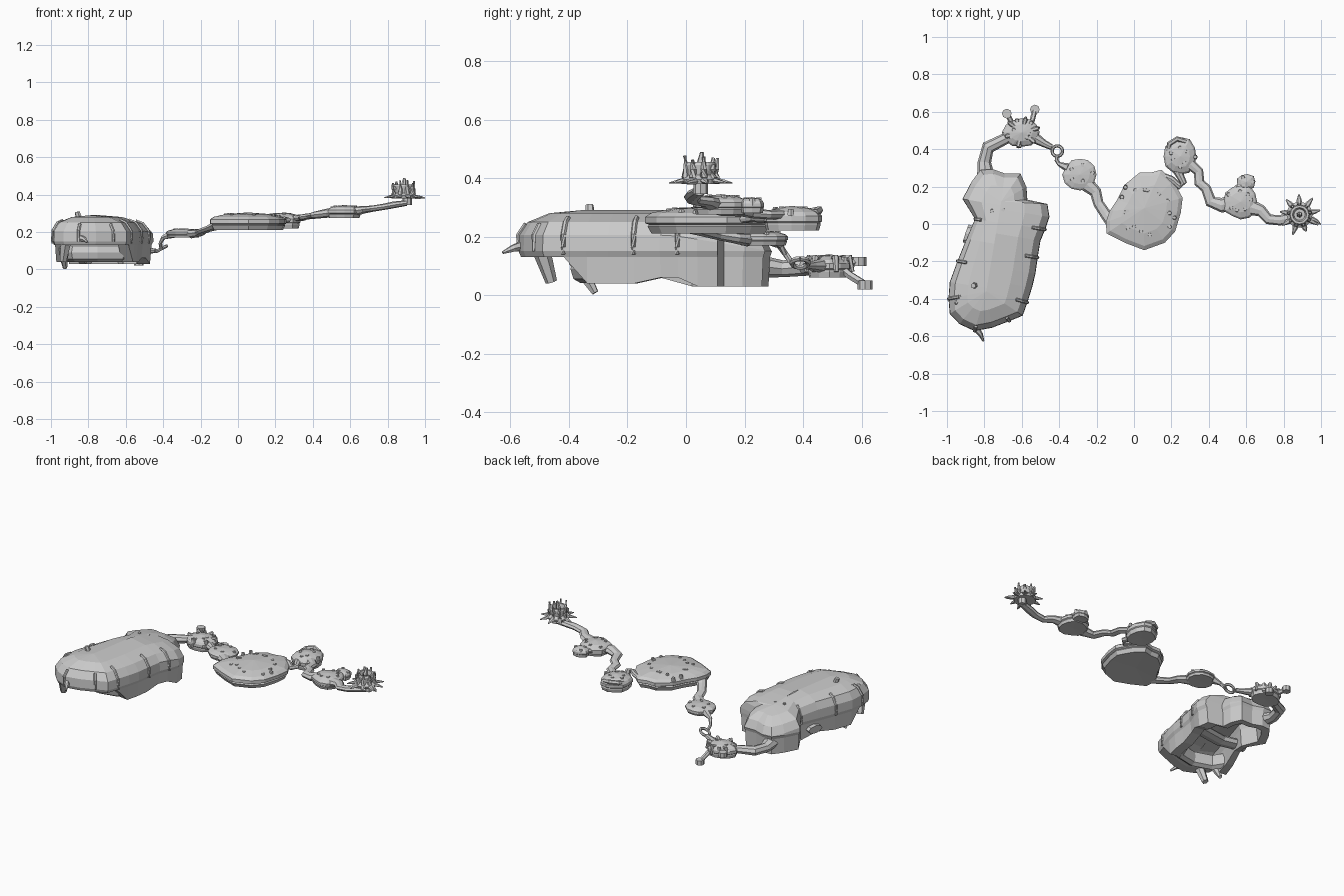
import bpy, bmesh, math, random
from mathutils import Vector

if "Cube" in bpy.data.objects:
    bpy.data.objects.remove(bpy.data.objects["Cube"])

random.seed(4)


def finish(name, bm):
    bmesh.ops.remove_doubles(bm, verts=bm.verts, dist=0.0004)
    bmesh.ops.recalc_face_normals(bm, faces=bm.faces)
    me = bpy.data.meshes.new(name)
    bm.to_mesh(me)
    bm.free()
    ob = bpy.data.objects.new(name, me)
    bpy.context.collection.objects.link(ob)
    return ob


def skin(name, rings, caps=True):
    bm = bmesh.new()
    vs = [[bm.verts.new(p) for p in r] for r in rings]
    n = len(rings[0])
    for a, b in zip(vs, vs[1:]):
        for i in range(n):
            bm.faces.new((a[i], a[(i + 1) % n], b[(i + 1) % n], b[i]))
    if caps:
        bm.faces.new(vs[0])
        bm.faces.new(vs[-1])
    return finish(name, bm)


def tube(name, pts, widths, flat=1.0, sides=8):
    """Tube through points; widths are half-widths, flat squashes height."""
    pts = [Vector(p) for p in pts]
    if not isinstance(widths, (list, tuple)):
        widths = [widths] * len(pts)
    rings = []
    for i, p in enumerate(pts):
        t = (pts[min(i + 1, len(pts) - 1)] - pts[max(i - 1, 0)]).normalized()
        s = t.cross(Vector((0, 0, 1)))
        s = s.normalized() if s.length > 0.05 else Vector((1, 0, 0))
        u = s.cross(t)
        w = widths[i]
        rings.append([p + s * w * math.cos(a) + u * w * flat * math.sin(a)
                      for a in [math.tau * k / sides for k in range(sides)]])
    return skin(name, rings)


def island(name, outline, z0, z1, knobs=8):
    """Flat-bottomed plate with an undercut rim and a domed top."""
    c = Vector((sum(p[0] for p in outline), sum(p[1] for p in outline))) / len(outline)
    h = z1 - z0
    rings = []
    for f, k in [(0, .04), (.9, 0), (.96, .25), (.94, .32), (1, .38), (1, .6), (.9, .75), (.6, .9), (0, 1)]:
        rings.append([(c.x + (x - c.x) * f, c.y + (y - c.y) * f, z0 + h * k) for x, y in outline])
    skin(name, rings, caps=False)
    r = sum((Vector(p) - c).length for p in outline) / len(outline)
    for i in range(knobs):
        a = math.tau * i / knobs + random.uniform(-.2, .2)
        q = r * random.uniform(.4, .85)
        x, y = c.x + q * math.cos(a), c.y + q * math.sin(a)
        z = z0 + h * (.94 - .2 * (q / r) ** 3)
        tube(name + "_knob", [(x, y, z - .02), (x, y, z + .004)], [.014, .01], sides=6)


def blob(cx, cy, rx, ry, n=12, rough=.08):
    out = []
    for i in range(n):
        a, k = math.tau * i / n, 1 + random.uniform(-rough, rough)
        out.append((cx + rx * k * math.cos(a), cy + ry * k * math.sin(a)))
    return out


# large hollow shell
hull = [(-.757, .294), (-.69, .27), (-.607, .27), (-.575, .198), (-.57, .13), (-.463, .107), (-.452, .037),
        (-.475, -.03), (-.5, -.09), (-.515, -.18), (-.527, -.267), (-.545, -.34), (-.57, -.42), (-.595, -.49),
        (-.666, -.519), (-.76, -.555), (-.853, -.572), (-.933, -.535), (-.985, -.48), (-.992, -.40), (-.985, -.31),
        (-.944, -.198), (-.896, -.08), (-.85, .027), (-.917, .134), (-.869, .225), (-.82, .29)]
A, B = Vector((-.79, -.36)), Vector((-.71, .12))


def base(y):
    return .13 if y < -.36 else .04 if y < -.1 else .06 if y < .02 else .03


def hull_ring(f, zfun):
    r = []
    for p in map(Vector, hull):
        t = max(0, min(1, (p - A).dot(B - A) / (B - A).length_squared))
        q = A + (B - A) * t
        p2 = q + (p - q) * f
        r.append((p2.x, p2.y, zfun(p.y, p2.y)))
    return r


def roof(z):
    return lambda y0, y: z - max(0, y + .05) * .16


def ceiling(z):
    return lambda y0, y: .132 if y0 < -.36 else z


skin("shell_body", [
    hull_ring(0, lambda a, y: .15 if y < -.3 else .18), hull_ring(.55, ceiling(.17)), hull_ring(.62, ceiling(.14)),
    hull_ring(.68, lambda a, y: base(a)), hull_ring(.93, lambda a, y: base(a)),
    hull_ring(.96, lambda a, y: .13), hull_ring(1, lambda a, y: .15), hull_ring(.99, roof(.205)),
    hull_ring(.85, roof(.25)), hull_ring(.5, roof(.28)), hull_ring(0, roof(.29))], caps=False)

# inner wall behind the front overhang
tube("lower_front_wall", [(-.92, -.24, .09), (-.87, -.32, .09), (-.75, -.36, .09),
                          (-.63, -.335, .09), (-.59, -.24, .09)], .035, 1.4, 8)
# inner ledge
tube("inner_ledge", [(-.9, -.05, .09), (-.75, -.1, .1), (-.55, -.06, .09)], .05, .5)

# ribs strapped up both flanks
for i in (7, 9, 12, 19, 21, 23):
    rib = [hull_ring(f, g)[i] for f, g in [(.99, lambda a, y: .14), (1.0, lambda a, y: .165),
                                           (.99, roof(.206)), (.86, roof(.25)), (.72, roof(.264))]]
    tube("flank_rib", rib, .009, sides=6)
for i in (14, 16):
    rib = [hull_ring(f, g)[i] for f, g in [(.99, lambda a, y: .15), (1.0, roof(.205)), (.88, roof(.243))]]
    tube("front_rib", rib, .009, sides=6)

# legs, posts and loops on the shell
tube("front_leg", [(-.92, -.49, .14), (-.935, -.46, .045)], [.03, .02], sides=6)
tube("middle_leg", [(-.93, -.38, .12), (-.93, -.335, .05), (-.925, -.31, .008)], [.028, .02, .012], sides=6)
tube("roof_post", [(-.84, -.326, .24), (-.86, -.33, .308)], [.02, .014], sides=6)
tube("front_hook", [(-.85, -.55, .17), (-.82, -.59, .16), (-.805, -.626, .145)], [.02, .013, .005], sides=6)
tube("front_handle", [(-.95, -.46, .2), (-.95, -.42, .25), (-.93, -.385, .255), (-.91, -.39, .24)], .012, sides=6)
for x, y in [(-.76, .07), (-.7, .075), (-.64, .2), (-.8, .2)]:
    tube("roof_knob", [(x, y, .2), (x, y, .272 - max(0, y - .07) * .4)], [.014, .01], sides=6)

# neck and head with two stalks
tube("neck", [(-.79, .24, .1), (-.8, .33, .09), (-.78, .41, .095), (-.68, .46, .1)], [.05, .036, .036, .03], .8)
island("head", blob(-.6, .49, .1, .08), .06, .14, 7)
for a in range(6):
    t = math.tau * a / 6 + .3
    x, y = math.cos(t), math.sin(t)
    tube("head_spur", [(-.6 + .05 * x, .49 + .04 * y, .12), (-.6 + .085 * x, .49 + .07 * y, .13),
                       (-.6 + .095 * x, .49 + .08 * y, .08)], [.013, .012, .008], sides=6)
for x, y, z, kx in [(-.68, .59, .115, -.645), (-.53, .612, .035, -.555)]:
    tube("head_stalk", [(kx, .52, .1), ((x + kx) / 2, .56, (z + .1) / 2), (x, y, z)], .014, sides=6)
    tube("stalk_knob", [(x, y, z - .015), (x, y, z + .015)], .026, sides=8)

# ring link
tube("head_arm", [(-.53, .46, .1), (-.48, .43, .1), (-.44, .41, .1)], [.03, .02, .015], .8)
loop = [(-.41 + .028 * math.cos(a), .39 + .028 * math.sin(a), .11 + .015 * math.cos(a))
        for a in [math.tau * k / 14 for k in range(15)]]
tube("ring_link", loop, .009, sides=6)
tube("thin_link", [(-.41, .362, .11), (-.415, .34, .14), (-.4, .32, .17), (-.35, .3, .19)], [.01, .01, .012, .025], sides=6)

# stepping chain of islands
island("small_island", blob(-.29, .265, .088, .088), .17, .22, 5)
tube("west_link", [(-.25, .21, .19), (-.205, .17, .195), (-.19, .11, .205), (-.15, .05, .22), (-.1, .0, .24)],
     [.04, .032, .028, .03, .045], .6)
island("big_island", [(-.147, -.05), (-.15, .01), (-.13, .07), (-.09, .13), (-.05, .21), (.03, .275), (.09, .275),
                      (.147, .29), (.21, .23), (.26, .14), (.25, .06), (.22, -.04), (.165, -.1), (.055, -.14),
                      (-.05, -.1)], .21, .305, 16)
tube("big_island_rim", [(.15, .26, .26), (.2, .24, .265), (.245, .2, .26), (.265, .22, .265), (.23, .29, .265)],
     [.016, .018, .018, .018, .025], .8)
island("round_island", blob(.25, .36, .09, .1), .22, .305, 7)
tube("round_island_loop", [(.18, .38, .27), (.19, .43, .285), (.23, .455, .29), (.28, .44, .28)], .014, sides=6)
tube("middle_link", [(.3, .32, .275), (.345, .28, .275), (.35, .22, .28), (.385, .19, .285), (.41, .12, .29),
                     (.47, .1, .3), (.54, .12, .31)], [.03, .027, .028, .027, .032, .04, .04], .6)
island("east_island", blob(.57, .12, .095, .095), .275, .345, 7)
island("east_lobe", blob(.6, .225, .05, .045, 9), .28, .335, 3)
tube("lobe_bridge", [(.56, .15, .31), (.555, .19, .31), (.59, .22, .31)], .022, .7)
tube("east_link", [(.62, .09, .31), (.68, .07, .32), (.72, .025, .325), (.78, .02, .335), (.83, .03, .345),
                   (.9, .045, .355)], [.045, .032, .028, .028, .03, .025], .6)

# star crown at the far end
cx, cy = .885, .05
tube("crown_post", [(cx + .02, cy, .345), (cx + .02, cy, .385)], .025)
skin("crown_bowl", [[(cx + r * math.cos(math.tau * k / 12), cy + r * math.sin(math.tau * k / 12), z)
                     for k in range(12)] for r, z in [(.065, .38), (.07, .395), (.05, .41), (.055, .445),
                                                      (.05, .455), (.038, .455), (.03, .425)]])
for k in range(9):
    a = math.tau * k / 9 + .2
    x, y, L = math.cos(a), math.sin(a), random.uniform(.095, .115)
    tube("crown_ray", [(cx + .04 * x, cy + .04 * y, .395), (cx + .08 * x, cy + .08 * y, .388),
                       (cx + L * x, cy + L * y, .383)], [.02, .013, .004], .6, 6)
    top = random.uniform(.43, .478)
    tube("crown_spike", [(cx + .055 * x, cy + .055 * y, .4), (cx + .052 * x, cy + .052 * y, .43),
                         (cx + .058 * x, cy + .058 * y, top)], [.014, .012, .006], 1, 6)
tube("crown_core", [(cx, cy, .4), (cx, cy, .45), (cx + .005, cy + .005, .488)], [.02, .014, .007], sides=6)
tube("crown_tip", [(.95, .03, .388), (.98, .015, .385), (.998, -.002, .382)], [.012, .008, .003], sides=6)
